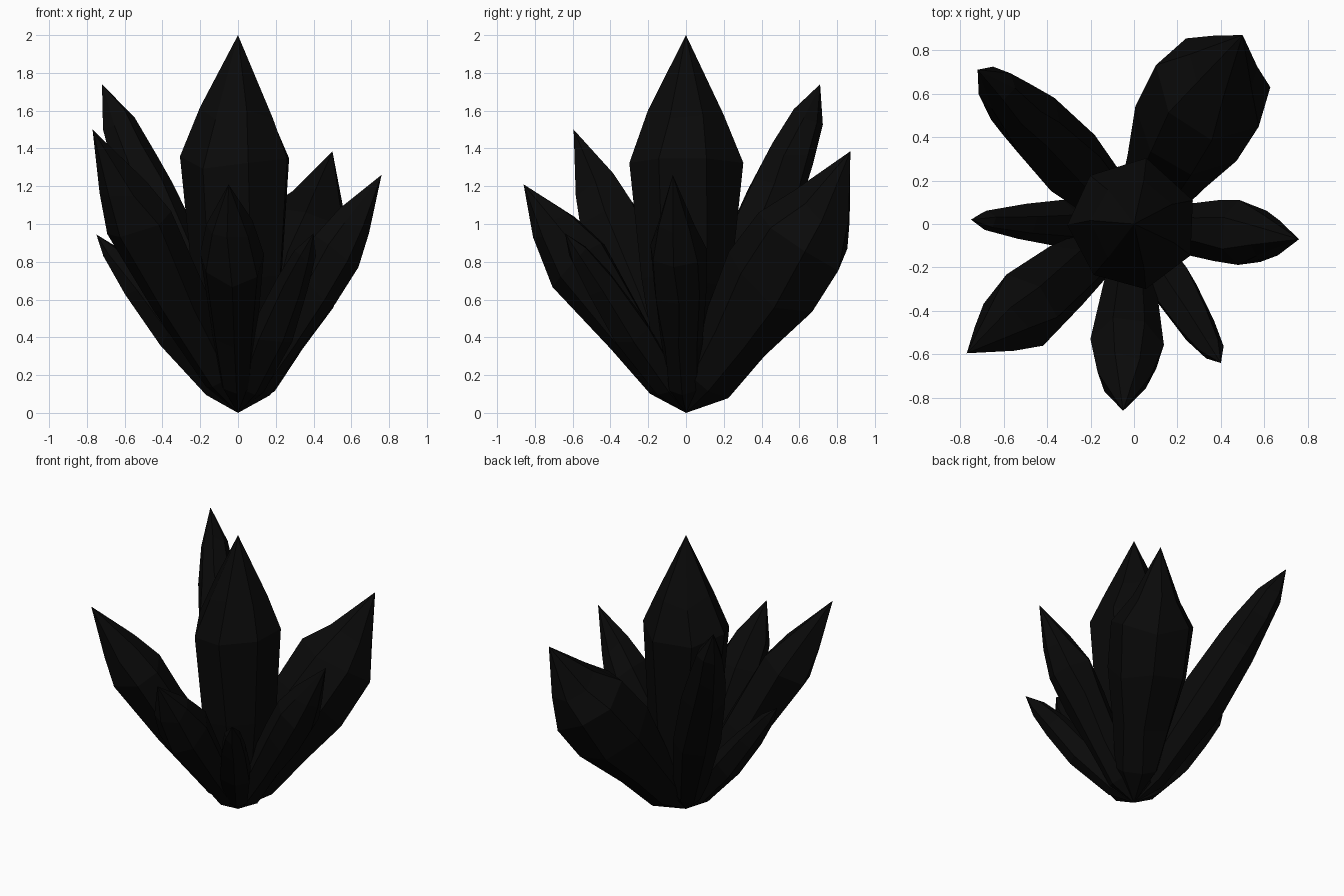
import bpy, bmesh, random
from math import cos, sin, pi
from mathutils import Vector

if "Cube" in bpy.data.objects:
    bpy.data.objects.remove(bpy.data.objects["Cube"])

mat = bpy.data.materials.new("black_crystal")
mat.diffuse_color = (0.0028, 0.0028, 0.0028, 1)
mat.use_nodes = True
mat.node_tree.nodes["Principled BSDF"].inputs["Base Color"].default_value = mat.diffuse_color


def crystal(name, tip, profile, sides=7, spin=0.0, width=1.0, shift=0.0, seed=1):
    """Faceted spike from the origin to tip; profile = (fraction along, radius).
    width scales it sideways, shift moves its rings outward."""
    rnd = random.Random(seed)
    tip = Vector(tip)
    axis = tip.normalized()
    # side = horizontal across the lean, out = away from the cluster centre
    lean = Vector((tip.x, tip.y, 0))
    side = Vector((0, 0, 1)).cross(lean).normalized() if lean.length > 0.01 else Vector((0, 1, 0))
    out = side.cross(axis)
    bm = bmesh.new()
    root, top = bm.verts.new((0, 0, 0)), bm.verts.new(tip)
    rings = []
    for t, r in profile:
        ring = []
        for i in range(sides):
            a = spin + 2 * pi * (i + rnd.uniform(-0.1, 0.1)) / sides
            rr = r * (1.04 + rnd.uniform(-0.05, 0.05))
            tt = t + rnd.uniform(-0.02, 0.02) * min(1, t * 3)
            p = tip * tt + out * (cos(a) * rr + shift * t) + side * (sin(a) * rr * width)
            p.z = max(p.z, 0.03)
            ring.append(bm.verts.new(p))
        rings.append(ring)
    for i in range(sides):
        j = (i + 1) % sides
        bm.faces.new((root, rings[0][j], rings[0][i]))
        bm.faces.new((top, rings[-1][i], rings[-1][j]))
        for a, b in zip(rings, rings[1:]):
            bm.faces.new((a[i], a[j], b[j], b[i]))
    bmesh.ops.recalc_face_normals(bm, faces=bm.faces)
    me = bpy.data.meshes.new(name)
    bm.to_mesh(me)
    bm.free()
    me.materials.append(mat)
    ob = bpy.data.objects.new(name, me)
    bpy.context.collection.objects.link(ob)


# Tall upright crystal
crystal("centre_crystal", (0, 0, 2),
        [(0.06, 0.14), (0.35, 0.235), (0.665, 0.285), (0.79, 0.19)], 7, 0.45)
# Leaning crystals around it
crystal("back_right_crystal", (0.5, 0.87, 1.385),
        [(0.13, 0.14), (0.30, 0.19), (0.50, 0.265), (0.69, 0.265), (0.81, 0.16)],
        7, 0.0, 0.98, 0.05, 2)
crystal("back_left_crystal", (-0.72, 0.71, 1.74),
        [(0.10, 0.10), (0.42, 0.165), (0.65, 0.145), (0.77, 0.12), (0.88, 0.09)], 7, 0.2, seed=3)
crystal("left_crystal", (-0.75, 0.02, 0.945),
        [(0.15, 0.075), (0.45, 0.105), (0.70, 0.08), (0.91, 0.045)], 6, 0.3, seed=4)
crystal("front_left_crystal", (-0.77, -0.595, 1.5),
        [(0.12, 0.09), (0.40, 0.145), (0.68, 0.175), (0.80, 0.12)], 6, 0.3, seed=5)
crystal("front_crystal", (-0.05, -0.86, 1.21),
        [(0.13, 0.09), (0.35, 0.12), (0.66, 0.175), (0.81, 0.12)], 7, seed=6)
crystal("front_right_crystal", (0.40, -0.64, 0.95),
        [(0.15, 0.08), (0.45, 0.11), (0.72, 0.085), (0.89, 0.055)], 6, seed=7)
crystal("right_crystal", (0.76, -0.07, 1.26),
        [(0.12, 0.09), (0.30, 0.11), (0.52, 0.14), (0.68, 0.15), (0.80, 0.10)], 7, seed=8)
